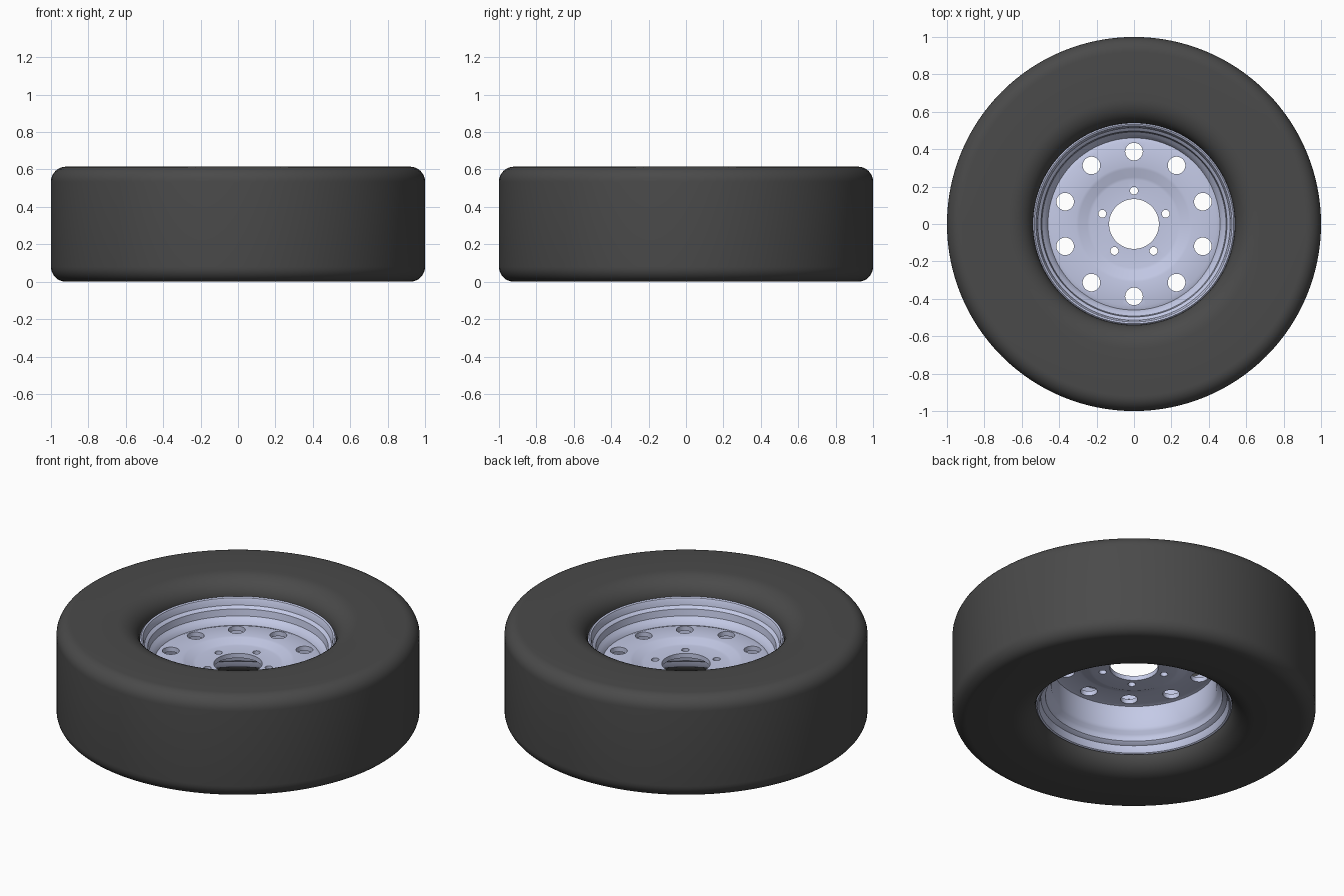
import bpy, bmesh, math

if "Cube" in bpy.data.objects:
    bpy.data.objects.remove(bpy.data.objects["Cube"])

H = 0.615      # tyre width
SEG = 128


def material(name, rgb):
    m = bpy.data.materials.new(name)
    m.diffuse_color = (*rgb, 1)
    m.use_nodes = True
    m.node_tree.nodes["Principled BSDF"].inputs["Base Color"].default_value = m.diffuse_color
    return m


rubber = material("dark rubber", (0.068, 0.068, 0.068))
steel = material("pale steel", (0.59, 0.63, 0.85))


def arc(cr, cz, rr, rz, a0, a1, n=8):
    """Elliptic arc of (radius, height) points, angles in degrees."""
    angles = [math.radians(a0 + (a1 - a0) * i / n) for i in range(n + 1)]
    return [(cr + rr * math.cos(a), cz + rz * math.sin(a)) for a in angles]


def finish(obj, mat):
    obj.data.materials.append(mat)
    bpy.ops.object.select_all(action='DESELECT')
    obj.select_set(True)
    bpy.context.view_layer.objects.active = obj
    bpy.ops.object.shade_smooth_by_angle(angle=math.radians(32))


def make_object(name, bm):
    bmesh.ops.recalc_face_normals(bm, faces=bm.faces)
    me = bpy.data.meshes.new(name)
    bm.to_mesh(me)
    bm.free()
    obj = bpy.data.objects.new(name, me)
    bpy.context.collection.objects.link(obj)
    return obj


def lathe(name, profile):
    """Revolve a closed (radius, height) profile around z."""
    bm = bmesh.new()
    rings = []
    for i in range(SEG):
        a = 2 * math.pi * i / SEG
        rings.append([bm.verts.new((r * math.cos(a), r * math.sin(a), z)) for r, z in profile])
    n = len(profile)
    for i in range(SEG):
        p, q = rings[i], rings[(i + 1) % SEG]
        for j in range(n):
            k = (j + 1) % n
            bm.faces.new((p[j], q[j], q[k], p[k]))
    return make_object(name, bm)


# Tyre: rounded shoulders, flat sidewalls, sidewalls curling in to the beads
upper = arc(0.92, H - 0.08, 0.08, 0.08, 0, 90) + arc(0.67, H - 0.11, 0.13, 0.11, 90, 180, 10)
lower = [(r, H - z) for r, z in reversed(upper)]
tyre = lathe("tyre", upper + [(0.515, 0.47), (0.515, H - 0.47)] + lower)
finish(tyre, rubber)

# Rim barrel: inner face from top lip to bottom lip, then back along the outside
inner = [(0.54, 0.512), (0.533, 0.52), (0.524, 0.515), (0.518, 0.50), (0.514, 0.475),
         (0.505, 0.468), (0.497, 0.46), (0.492, 0.42), (0.478, 0.405), (0.462, 0.385),
         (0.455, 0.36), (0.455, 0.22), (0.463, 0.20), (0.478, 0.185), (0.484, 0.17),
         (0.487, 0.15), (0.497, 0.142), (0.512, 0.135), (0.517, 0.11), (0.524, 0.095),
         (0.533, 0.09), (0.54, 0.098)]
outer = [(0.53, 0.13), (0.525, 0.15), (0.505, 0.17), (0.475, 0.22),
         (0.475, 0.37), (0.505, 0.43), (0.525, 0.46), (0.53, 0.48)]
finish(lathe("rim_barrel", inner + outer), steel)

# Wheel disc: low hub face, sloped step, raised outer ring
top = [(0.133, 0.36), (0.235, 0.36), (0.25, 0.363), (0.295, 0.382), (0.31, 0.385),
       (0.44, 0.385), (0.46, 0.378)]
disc = lathe("wheel_disc", top + [(r, z - 0.028) for r, z in reversed(top)])

# Vent holes and stud holes, drilled through the disc
bm = bmesh.new()
for count, ring, radius in ((10, 0.387, 0.047), (5, 0.178, 0.021)):
    for i in range(count):
        a = math.pi / 2 + 2 * math.pi * i / count
        made = bmesh.ops.create_cone(bm, cap_ends=True, segments=32, radius1=radius,
                                     radius2=radius, depth=0.3)
        bmesh.ops.translate(bm, verts=made["verts"],
                            vec=(ring * math.cos(a), ring * math.sin(a), 0.36))
drill = make_object("hole_cutter", bm)
drill.hide_render = True
mod = disc.modifiers.new("holes", 'BOOLEAN')
mod.operation = 'DIFFERENCE'
mod.solver = 'EXACT'
mod.object = drill
bpy.context.view_layer.objects.active = disc
disc.select_set(True)
bpy.ops.object.modifier_apply(modifier=mod.name)
bpy.data.objects.remove(drill)
finish(disc, steel)
